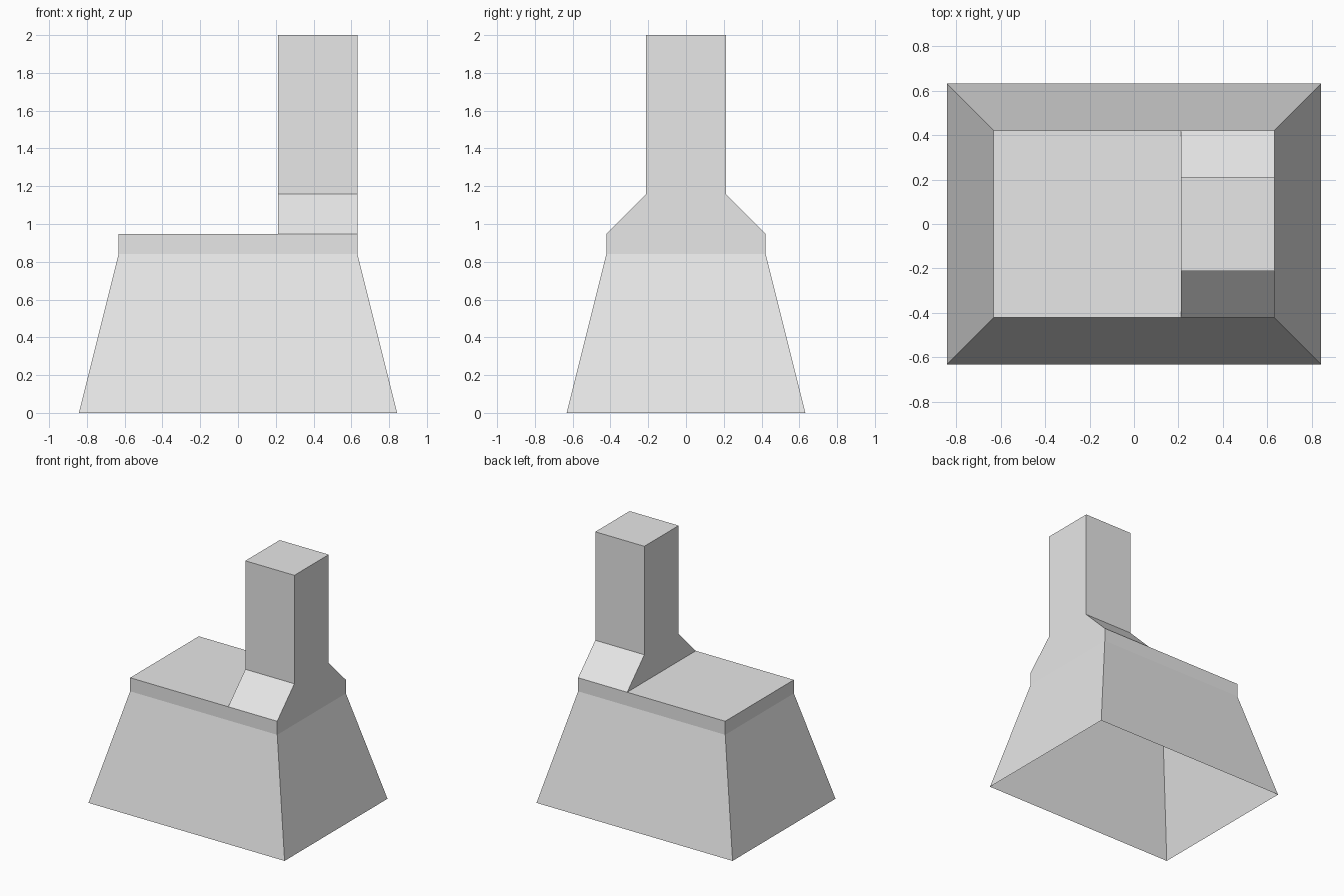
import bpy
import bmesh

cube = bpy.data.objects.get("Cube")
if cube:
    bpy.data.objects.remove(cube, do_unlink=True)

U = 2 / 9.5  # module: the hood is 9.5 modules tall

metal = bpy.data.materials.new("light_grey_metal")
metal.use_nodes = True
grey = (0.8, 0.8, 0.8, 1)
metal.diffuse_color = grey
metal.node_tree.nodes["Principled BSDF"].inputs["Base Color"].default_value = grey


def loft(name, sections, cap=False):
    """Join rectangles (x0, x1, half depth, z), in modules, into a thin shell."""
    bm = bmesh.new()
    rings = []
    for x0, x1, y, z in sections:
        corners = [(x0, -y), (x1, -y), (x1, y), (x0, y)]
        rings.append([bm.verts.new((cx * U, cy * U, z * U)) for cx, cy in corners])
    for low, high in zip(rings, rings[1:]):
        for i in range(4):
            j = (i + 1) % 4
            bm.faces.new((low[i], low[j], high[j], high[i]))
    if cap:
        bm.faces.new(rings[-1])
    mesh = bpy.data.meshes.new(name)
    bm.to_mesh(mesh)
    bm.free()
    mesh.materials.append(metal)
    obj = bpy.data.objects.new(name, mesh)
    bpy.context.collection.objects.link(obj)
    return obj


# Flared skirt, open underneath, with a short upright collar
loft("canopy", [(-4, 4, 3, 0), (-3, 3, 2, 4), (-3, 3, 2, 4.5)])

# Flat top beside the duct
loft("shelf", [(-3, 1, 2, 4.5)], cap=True)

# Sloped shoulder narrowing into the closed square duct
loft("duct", [(1, 3, 2, 4.5), (1, 3, 1, 5.5), (1, 3, 1, 9.5)], cap=True)
